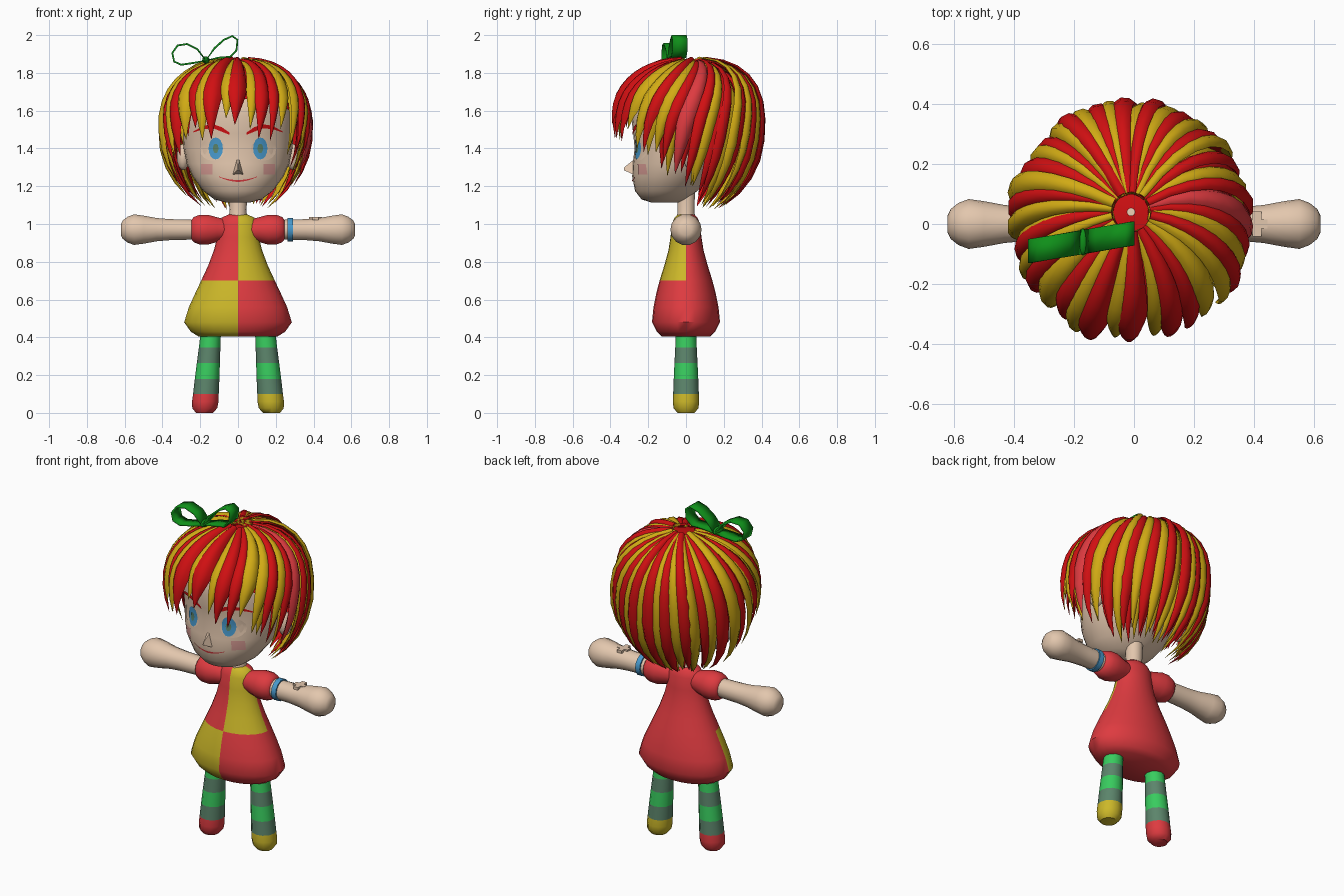
import bpy, bmesh, math, random
from mathutils import Vector
from mathutils.bvhtree import BVHTree

if "Cube" in bpy.data.objects:
    bpy.data.objects.remove(bpy.data.objects["Cube"])

random.seed(7)
pi = math.pi


def mat(name, r, g, b):
    m = bpy.data.materials.new(name)
    m.diffuse_color = [((c + .055) / 1.055) ** 2.4 for c in (r, g, b)] + [1]
    m.use_nodes = True
    m.node_tree.nodes["Principled BSDF"].inputs["Base Color"].default_value = m.diffuse_color
    return m


HAIR_RED = mat("hair_red", .82, .06, .07)
HAIR_YEL = mat("hair_yellow", .82, .67, .08)
RED = mat("cloth_red", .87, .23, .25)
YEL = mat("cloth_yellow", .80, .72, .16)
SKIN = mat("skin", .89, .78, .68)
GREEN = mat("sock_green", .22, .80, .37)
DARK = mat("sock_dark_green", .36, .52, .42)
BOW = mat("bow_green", .06, .56, .10)
BLUE = mat("blue", .28, .60, .80)
BLUSH = mat("blush", .86, .62, .59)


def finish(name, bm, mats, rule=None, angle=50):
    bmesh.ops.recalc_face_normals(bm, faces=bm.faces)
    if rule:
        for f in bm.faces:
            f.material_index = rule(f.calc_center_median())
    me = bpy.data.meshes.new(name)
    bm.to_mesh(me)
    bm.free()
    for m in mats:
        me.materials.append(m)
    ob = bpy.data.objects.new(name, me)
    bpy.context.collection.objects.link(ob)
    bpy.ops.object.select_all(action='DESELECT')
    ob.select_set(True)
    bpy.context.view_layer.objects.active = ob
    bpy.ops.object.shade_smooth_by_angle(angle=math.radians(angle))
    return ob


def loft(bm, rings, index=0, caps=True):
    vs = [[bm.verts.new(p) for p in r] for r in rings]
    n = len(vs[0])
    fs = [bm.faces.new((a[i], a[(i + 1) % n], b[(i + 1) % n], b[i]))
          for a, b in zip(vs, vs[1:]) for i in range(n)]
    if caps:
        fs += [bm.faces.new(vs[0]), bm.faces.new(vs[-1])]
    for f in fs:
        f.material_index = index


def ellipse(cx, cy, z, rx, ry, n=24):
    return [(cx + rx * math.cos(2 * pi * i / n), cy + ry * math.sin(2 * pi * i / n), z) for i in range(n)]


def lathe_x(name, s, prof, mats, n=14):
    # tube along x, profile of (x, radius)
    bm = bmesh.new()
    loft(bm, [[(s * x, r * math.cos(2 * pi * i / n), .97 + r * math.sin(2 * pi * i / n))
               for i in range(n)] for x, r in prof])
    return finish(name, bm, mats)


def ball(name, loc, rad, mats):
    bm = bmesh.new()
    bmesh.ops.create_uvsphere(bm, u_segments=14, v_segments=8, radius=1)
    for v in bm.verts:
        v.co = [l + r * c for l, r, c in zip(loc, rad, v.co)]
    return finish(name, bm, mats)


# Dress: checkered front, plain back
bm = bmesh.new()
loft(bm, [ellipse(0, 0, z, rx, ry) for z, rx, ry in (
    (.405, .21, .13), (.43, .25, .155), (.48, .285, .18), (.56, .26, .172), (.63, .228, .158), (.70, .195, .14),
    (.78, .158, .115), (.86, .128, .093), (.93, .11, .082), (1.0, .105, .075), (1.035, .085, .06), (1.05, .05, .045))])
finish("dress", bm, [RED, YEL], lambda c: int(c.y < -.001 and (c.x > 0) == (c.z > .70)))

# Legs with stripes and shoes, arms and sleeves
for s, side in ((-1, "right"), (1, "left")):
    bm = bmesh.new()
    loft(bm, [ellipse(s * (.178 - .08 * z), 0, z, r, r, 12) for z, r in (
        (0, .045), (.025, .066), (.06, .07), (.10, .068), (.18, .065), (.265, .061), (.345, .057), (.46, .052))])
    finish(side + "_leg", bm, [RED if s < 0 else YEL, DARK, GREEN],
           lambda c: 0 if c.z < .1 else (1 if c.z < .18 or .265 < c.z < .345 else 2))
    lathe_x(side + "_arm", s, ((.2, .052), (.28, .055), (.36, .057), (.43, .063), (.50, .076),
                               (.55, .083), (.585, .07), (.61, .05), (.62, .03)), [SKIN])
    lathe_x(side + "_sleeve", s, ((.06, .055), (.11, .067), (.16, .081), (.205, .08), (.235, .068), (.248, .05)), [RED])
lathe_x("arm_band", 1, ((.262, .05), (.262, .063), (.292, .063), (.292, .05)), [BLUE])
for dx, dy in ((.035, .015), (.015, .042)):
    bm = bmesh.new()
    loft(bm, [[(.41 + a * dx, b * dy, z) for a, b in ((-1, -1), (1, -1), (1, 1), (-1, 1))] for z in (1.02, 1.036)])
    finish("arm_patch", bm, [SKIN])

# Neck, head, ears and nose
bm = bmesh.new()
loft(bm, [ellipse(0, .0, z, r, r, 14) for z, r in ((1.0, .065), (1.06, .045), (1.2, .05))])
finish("neck", bm, [SKIN])
bm = bmesh.new()
loft(bm, [ellipse(0, (f + b) / 2, z, w, (b - f) / 2, 28) for z, w, f, b in (
    (1.113, .06, -.18, -.04), (1.13, .125, -.235, .0), (1.175, .185, -.27, .06), (1.25, .24, -.285, .13),
    (1.32, .272, -.282, .18), (1.40, .288, -.272, .22), (1.48, .293, -.28, .24), (1.57, .293, -.29, .25),
    (1.66, .275, -.275, .24), (1.74, .22, -.22, .19), (1.80, .12, -.12, .10))])
bm.normal_update()
tree = BVHTree.FromBMesh(bm)
finish("head", bm, [SKIN], angle=70)
for s in (-1, 1):
    ball("ear", (s * .29, .03, 1.355), (.035, .045, .07), [SKIN])
bm = bmesh.new()
loft(bm, [[(a * k, y, 1.29 + dz) for a, dz in ((-.035, -.035 * k), (.035, -.035 * k), (.008, .06 * k), (-.008, .06 * k))]
          for k, y in ((1, -.265), (.15, -.328))])
finish("nose", bm, [SKIN])


def on_face(x, z, off):
    hit = tree.ray_cast(Vector((x, -1, z)), Vector((0, 1, 0)))[0]
    return Vector((x, hit.y - off, z))


def disc(name, x, z, rx, rz, m, off, n=16, turn=0):
    # thin fan plate laid on the face
    bm = bmesh.new()
    ring = [bm.verts.new(on_face(x + rx * math.cos(2 * pi * i / n + turn), z + rz * math.sin(2 * pi * i / n + turn), off))
            for i in range(n)]
    c = bm.verts.new(on_face(x, z, off))
    for i in range(n):
        bm.faces.new((c, ring[i], ring[(i + 1) % n]))
    finish(name, bm, [m])


def strip(name, pts, m, off=.007):
    # thin painted line, points of (x, z, half height)
    bm = bmesh.new()
    rows = [(bm.verts.new(on_face(x, z - h, off)), bm.verts.new(on_face(x, z + h, off))) for x, z, h in pts]
    for a, b in zip(rows, rows[1:]):
        bm.faces.new((a[0], b[0], b[1], a[1]))
    finish(name, bm, [m])


# Face details
for s in (-1, 1):
    disc("eye_white", s * .135, 1.395, .067, .06, SKIN, .003)
    disc("iris", s * .118, 1.40, .038, .058, BLUE, .006)
    disc("pupil", s * .118, 1.40, .015, .026, DARK, .009, 10)
    disc("cheek", s * .165, 1.29, .044, .04, BLUSH, .005, 4, pi / 4)
    strip("eyebrow", [(s * x, z, h) for x, z, h in (
        (.045, 1.478, .006), (.085, 1.50, .012), (.13, 1.517, .011), (.18, 1.512, .009), (.235, 1.488, .003))], HAIR_RED)
strip("mouth", [(.1 * k / 5, 1.228 + .022 * (k / 5) ** 2, .0055 - .0008 * abs(k)) for k in range(-5, 6)], RED, .004)


# Hair: locks sweeping from the crown over a rounded shell
def shell(theta, phi, k=1.0):
    sn, cs = max(math.sin(theta), 0), math.cos(theta)
    r = .385 * k * (sn ** .85 if cs > 0 else sn)
    z = 1.5 + (.365 * k * cs ** .85 if cs > 0 else .47 * cs)
    return Vector((-.01 + r * math.cos(phi), .04 * max(cs, 0) + r * math.sin(phi), z))


def end_angle(phi):
    # how far down hair reaches: short fringe, long back
    d = abs((math.degrees(phi) + 90 + 180) % 360 - 180)
    table = ((0, 88), (40, 96), (65, 110), (90, 130), (112, 147), (181, 147))
    for (a, x), (b, y) in zip(table, table[1:]):
        if d <= b:
            return math.radians(x + (y - x) * (d - a) / (b - a))


def lock(bm, phi, k, half, index):
    end = end_angle(phi) + random.uniform(-.12, .12)
    tilt, N, rings = random.uniform(.15, .4), 11, []
    for i in range(N + 1):
        t = i / N
        f = lambda u: shell(.12 + (end - .12) * u, phi + (.45 * math.cos(phi) + .12) * (1 - u), k)
        p, tan = f(t), (f(t + .01) - f(t - .01)).normalized()
        out = p - Vector((-.01, 0, 1.45))
        side = tan.cross(out).normalized()
        nrm = side.cross(tan).normalized()
        a, b = side * math.cos(tilt) + nrm * math.sin(tilt), nrm * math.cos(tilt) - side * math.sin(tilt)
        w = half * (.35 + 1.1 * t if t < .6 else 1.01 * (1 - ((t - .6) / .4) ** 1.6) + .02)
        h = min(.026, w * .6)
        rings.append([p + a * w * u + b * h * v for u, v in ((-1, -.2), (-.5, .7), (.1, 1), (.7, .6), (1, -.2), (0, -.5))])
    loft(bm, rings, index)


bm = bmesh.new()
for layer, (count, k, half) in enumerate(((40, 1.0, .045), (34, .92, .04))):
    for i in range(count):
        phi = 2 * pi * (i + random.uniform(-.25, .25)) / count + .08 * layer
        front = math.sin(phi) < -.72
        if layer and front:
            continue
        index = (i + layer) % 2 if random.random() < .85 else random.randrange(2)
        if not layer and i == 39:
            index = 2
        lock(bm, phi, k + random.uniform(-.02, .04), half * random.uniform(.8, 1.2), index)
finish("hair_locks", bm, [HAIR_RED, HAIR_YEL, RED], angle=60)

# Scalp cap under the locks
bm = bmesh.new()
loft(bm, [[shell(.02 + (min(end_angle(2 * pi * j / 32) * .72, 1.75) - .02) * i / 8, 2 * pi * j / 32, .91)
           for j in range(32)] for i in range(9)], caps=False)
finish("hair_cap", bm, [HAIR_RED])

# Ribbon bow: two loops and a knot
loops = {"bow_loop_right": ((-.17, 1.865), (-.215, 1.925), (-.27, 1.953), (-.32, 1.945), (-.348, 1.905), (-.338, 1.86),
                            (-.30, 1.843), (-.235, 1.853)),
         "bow_loop_left": ((-.17, 1.865), (-.125, 1.93), (-.075, 1.975), (-.03, 1.995), (-.003, 1.975), (-.008, 1.92),
                           (-.04, 1.885), (-.105, 1.88))}
for name, pts in loops.items():
    bm = bmesh.new()
    loft(bm, [[(x, -.06 + .17 * (x + .17) + d, z) for x, z in pts] for d in (-.04, .04)], caps=False)
    ob = finish(name, bm, [BOW])
    mod = ob.modifiers.new("thickness", 'SOLIDIFY')
    mod.thickness, mod.offset = .01, 0
ball("bow_knot", (-.17, -.06, 1.868), (.02, .045, .02), [BOW])
